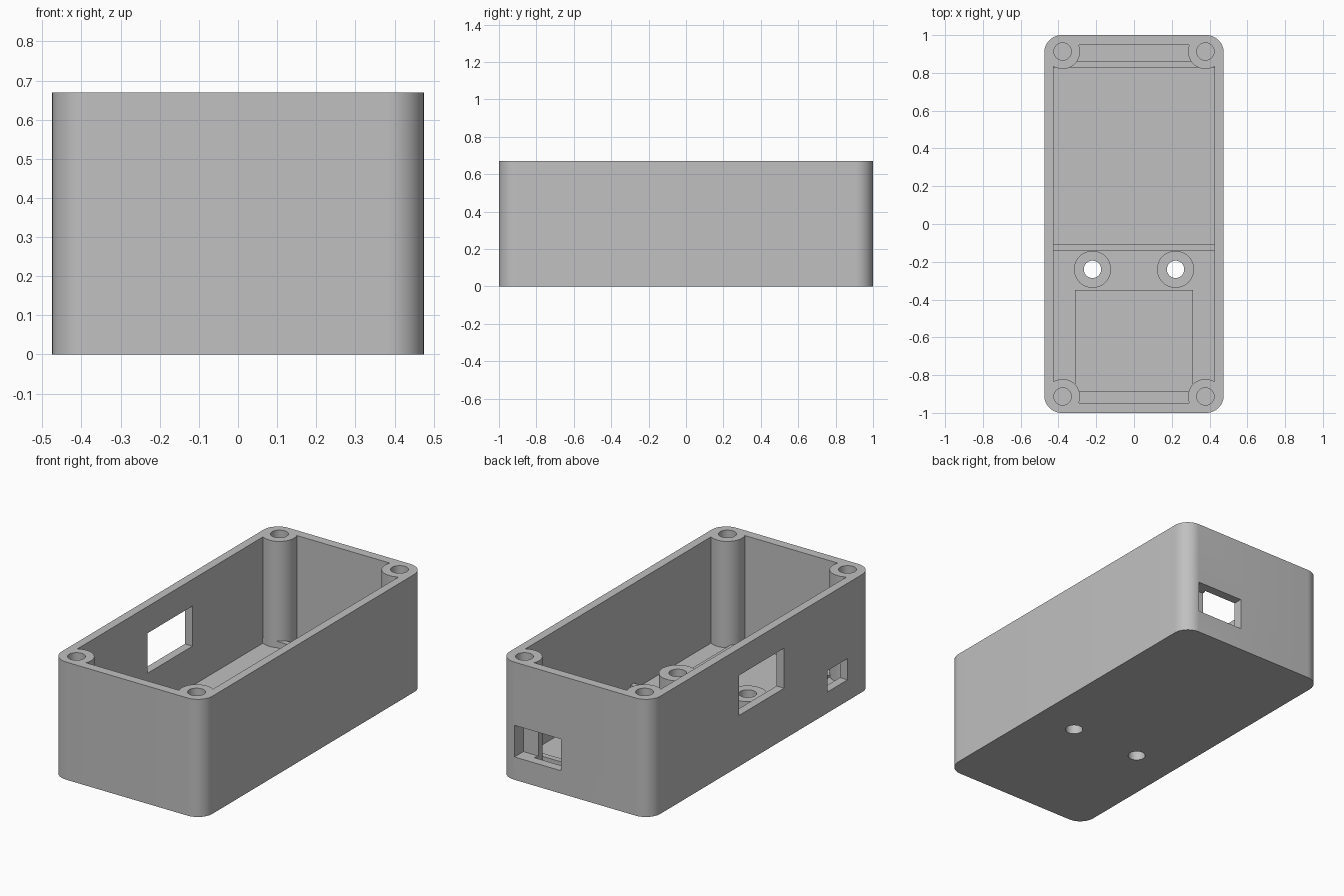
import bpy, bmesh

# Remove the default object
if "Cube" in bpy.data.objects:
    bpy.data.objects.remove(bpy.data.objects["Cube"], do_unlink=True)

HX, HY, H = 0.475, 1.0, 0.67      # outer half sizes and height
FLOOR = 0.065
POST_X, POST_Y, POST_R = 0.378, 0.913, 0.092

grey = bpy.data.materials.new("plain grey")
grey.use_nodes = True
grey.diffuse_color = (0.53, 0.53, 0.53, 1)
grey.node_tree.nodes["Principled BSDF"].inputs["Base Color"].default_value = (0.53, 0.53, 0.53, 1)


def finish(bm, name):
    mesh = bpy.data.meshes.new(name)
    bm.to_mesh(mesh)
    bm.free()
    mesh.materials.append(grey)
    obj = bpy.data.objects.new(name, mesh)
    bpy.context.collection.objects.link(obj)
    return obj


def box(name, x, y, z, radius=0):
    """Box from ranges, with optional rounded upright edges."""
    bm = bmesh.new()
    bmesh.ops.create_cube(bm, size=1)
    for v in bm.verts:
        v.co = [sum(r) / 2 + c * (r[1] - r[0]) for c, r in zip(v.co, (x, y, z))]
    if radius:
        upright = [e for e in bm.edges if abs(e.verts[0].co.z - e.verts[1].co.z) > 0.1]
        bmesh.ops.bevel(bm, geom=upright, offset=radius, segments=12,
                        profile=0.5, affect='EDGES')
    return finish(bm, name)


def cylinder(name, x, y, r, z):
    bm = bmesh.new()
    bmesh.ops.create_cone(bm, cap_ends=True, segments=48, radius1=r, radius2=r,
                          depth=z[1] - z[0])
    bmesh.ops.translate(bm, verts=bm.verts, vec=(x, y, sum(z) / 2))
    return finish(bm, name)


def cut(target, cutter):
    """Subtract a helper from the target, then discard the helper."""
    cutter.hide_render = True
    mod = target.modifiers.new("cut", 'BOOLEAN')
    mod.operation = 'DIFFERENCE'
    mod.solver = 'EXACT'
    mod.object = cutter
    bpy.context.view_layer.objects.active = target
    bpy.ops.object.modifier_apply(modifier=mod.name)
    bpy.data.objects.remove(cutter, do_unlink=True)


corners = [(sx * POST_X, sy * POST_Y) for sx in (-1, 1) for sy in (-1, 1)]
standoffs = [(-0.22, -0.24), (0.22, -0.24)]

# Interior space, shaped by the features that stand in it
cavity = box("cavity", (-0.427, 0.427), (-0.948, 0.948), (FLOOR, 0.9))
for x, y in corners:
    cut(cavity, cylinder("corner_post", x, y, POST_R, (-0.1, 1)))
for y in (-0.125, 0.845):
    cut(cavity, box("board_ridge", (-0.6, 0.6), (y - 0.016, y + 0.016), (0, 0.102)))
cut(cavity, box("raised_pad", (-0.313, 0.313), (-0.89, -0.35), (0, 0.08)))
for x, y in standoffs:
    cut(cavity, cylinder("standoff", x, y, 0.098, (0, 0.178)))

# Enclosure body
case = box("enclosure", (-HX, HX), (-HY, HY), (0, H), 0.092)
cut(case, cavity)

# Screw holes in the posts and through the floor
for x, y in corners:
    cut(case, cylinder("post_hole", x, y, 0.046, (0.37, 0.8)))
for x, y in standoffs:
    cut(case, cylinder("floor_hole", x, y, 0.046, (-0.1, 0.3)))

# Side windows and the rear opening
cut(case, box("large_window", (-0.6, -0.4), (-0.205, 0.2), (0.29, 0.518)))
cut(case, box("small_window", (-0.6, -0.4), (-0.775, -0.595), (0.12, 0.241)))
cut(case, box("rear_opening", (0.087, 0.38), (0.92, 1.1), (0.13, 0.31)))

# Smooth the round surfaces, keep edges crisp
bpy.ops.object.select_all(action='DESELECT')
case.select_set(True)
bpy.context.view_layer.objects.active = case
bpy.ops.object.shade_smooth_by_angle(angle=0.5)
